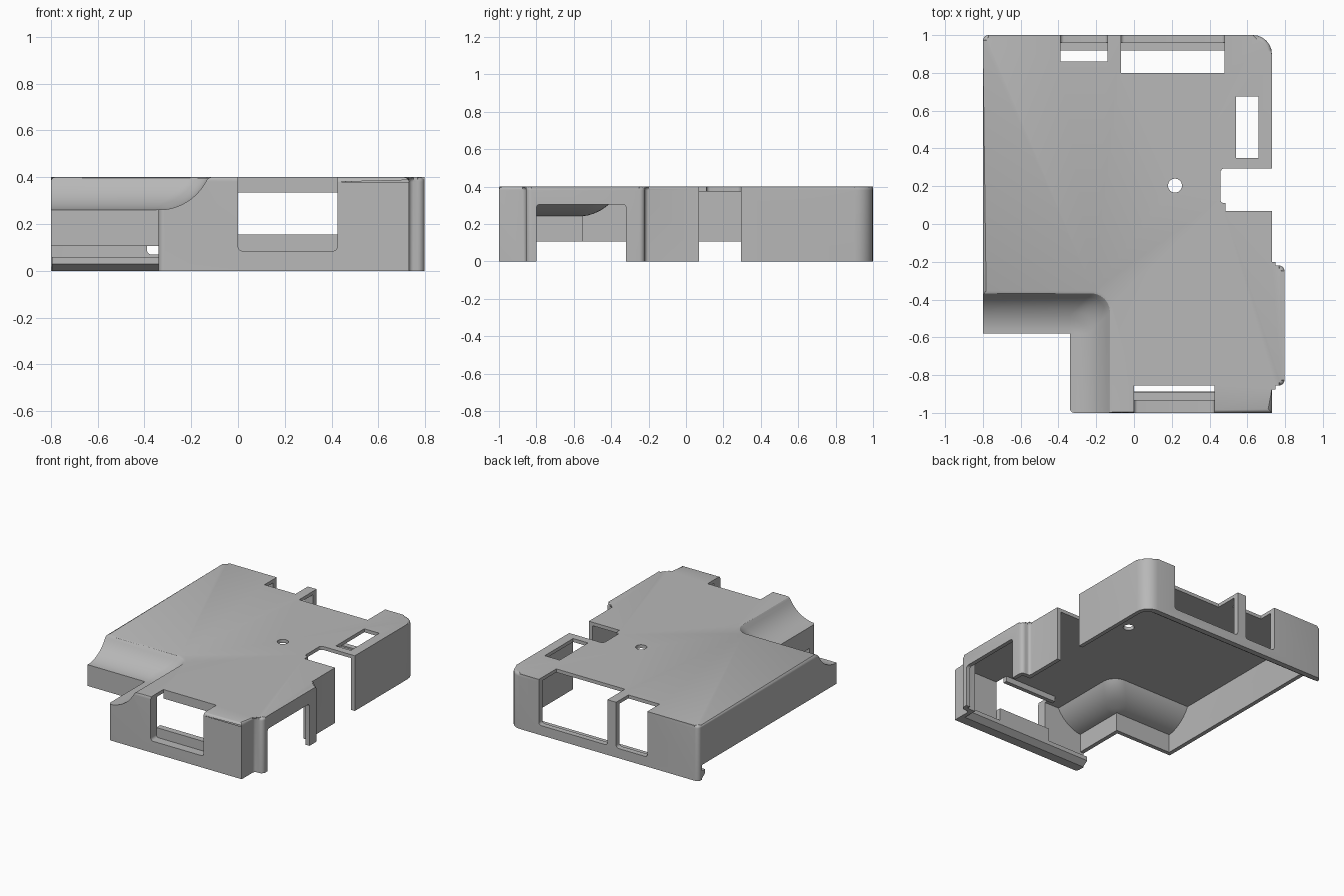
import bpy, bmesh, math
from mathutils import Vector

cube = bpy.data.objects.get("Cube")
if cube:
    bpy.data.objects.remove(cube, do_unlink=True)

GREY = (0.48, 0.48, 0.48, 1)
plastic = bpy.data.materials.new("grey_plastic")
plastic.use_nodes = True
plastic.diffuse_color = GREY
plastic.node_tree.nodes["Principled BSDF"].inputs["Base Color"].default_value = GREY


def rounded(corners, steps=6):
    """Outline from (x, y, radius) corners, each rounded by an arc."""
    out = []
    for i, (x, y, r) in enumerate(corners):
        p = Vector((x, y))
        if not r:
            out.append(p)
            continue
        a = (Vector(corners[i - 1][:2]) - p).normalized()
        b = (Vector(corners[(i + 1) % len(corners)][:2]) - p).normalized()
        centre = p + (a + b) * r
        for k in range(steps + 1):
            t = k / steps * math.pi / 2
            out.append(centre - b * r * math.cos(t) - a * r * math.sin(t))
    return out


def loft(name, rings, bevel=0):
    """Closed solid through a list of rings of 3D points."""
    bm = bmesh.new()
    loops = [[bm.verts.new(p) for p in ring] for ring in rings]
    n = len(loops[0])
    for low, high in zip(loops, loops[1:]):
        for i in range(n):
            j = (i + 1) % n
            bm.faces.new((low[i], low[j], high[j], high[i]))
    bm.faces.new(loops[0][::-1])
    top = bm.faces.new(loops[-1])
    if bevel:
        bmesh.ops.bevel(bm, geom=list(top.edges), offset=bevel, segments=4,
                        profile=0.5, affect='EDGES', clamp_overlap=True)
    bmesh.ops.recalc_face_normals(bm, faces=bm.faces)
    mesh = bpy.data.meshes.new(name)
    bm.to_mesh(mesh)
    bm.free()
    mesh.materials.append(plastic)
    obj = bpy.data.objects.new(name, mesh)
    bpy.context.collection.objects.link(obj)
    return obj


def prism(name, outline, z0, z1, bevel=0):
    return loft(name, [[(x, y, z) for x, y in outline] for z in (z0, z1)], bevel)


def box(name, x0, x1, y0, y1, z0, z1):
    return prism(name, [(x0, y0), (x1, y0), (x1, y1), (x0, y1)], z0, z1)


def cut(obj, cutter):
    mod = obj.modifiers.new("cut", 'BOOLEAN')
    mod.operation, mod.solver, mod.object = 'DIFFERENCE', 'EXACT', cutter
    bpy.context.view_layer.objects.active = obj
    bpy.ops.object.modifier_apply(modifier=mod.name)
    bpy.data.objects.remove(cutter, do_unlink=True)


def cove(name, radius, corner, edge, floor=0.49, flare=False):
    """Concave cutter sweeping round the recessed corner."""
    profile = [(-0.04, floor - radius)]
    for k in range(1, 15):
        t = k / 14 * math.pi / 2
        d, z = radius * math.sin(t), floor - radius * math.cos(t)
        if not flare or z < 0.38:
            profile.append((d, z))
    if flare:
        profile += [(0.207, 0.388), (0.213, 0.396), (0.228, 0.401)]
    profile.append((profile[-1][0], 0.6))
    rings = []
    for d, z in profile:
        r = max(0.003, min(d, corner))
        x, y = -0.34 + d, -0.58 + d
        path = rounded([(edge, y, 0), (x, y, r), (x, -1.3, 0), (edge, -1.3, 0)])
        rings.append([(px, py, z) for px, py in path])
    return loft(name, rings)


# Outer shell with softened top rim
shell = prism("case_shell", rounded([
    (-0.8, 1, 0.03), (0.73, 1, 0.1),
    (0.73, -0.22, 0.02), (0.797, -0.22, 0.03),
    (0.797, -0.855, 0.03), (0.73, -0.855, 0.02),
    (0.73, -1, 0), (-0.34, -1, 0.025),
    (-0.34, -0.58, 0), (-0.8, -0.58, 0)]), 0, 0.4, bevel=0.02)
cut(shell, cove("cove_cutter", 0.23, 0.1, -1.2, flare=True))

# Hollow interior following the same curved recess
hollow = prism("hollow_cutter", rounded([
    (-0.77, 0.96, 0.01), (0.70, 0.96, 0.07),
    (0.70, -0.25, 0), (0.767, -0.25, 0.01),
    (0.767, -0.825, 0.01), (0.70, -0.825, 0),
    (0.70, -0.93, 0), (-0.31, -0.93, 0),
    (-0.31, -0.55, 0), (-0.77, -0.55, 0)]), -0.2, 0.375)
cut(hollow, cove("inner_cove_cutter", 0.25, 0.1, -1.3))
cut(shell, hollow)


def window(name, x0, x1, y0, y1, sill):
    """Opening through a wall and the roof, with rounded sill corners."""
    path = rounded([(x0, sill, 0.02), (x1, sill, 0.02), (x1, 0.6, 0), (x0, 0.6, 0)])
    cut(shell, loft(name, [[(x, y, z) for x, z in path] for y in (y0, y1)]))


window("front_window", 0, 0.425, -1.2, -0.855, 0.085)
window("wide_back_window", -0.07, 0.48, 0.8, 1.2, 0.07)
window("small_back_window", -0.39, -0.14, 0.86, 1.2, 0.07)

# Side doorway in the bulged wall
door = rounded([(-0.8, -0.2, 0), (-0.32, -0.2, 0), (-0.32, 0.305, 0.02), (-0.8, 0.305, 0.02)])
cut(shell, loft("doorway", [[(x, y, z) for y, z in door] for x in (0.6, 0.95)]))

# Full height notch, roof slot and round hole
cut(shell, prism("notch", rounded([
    (0.95, 0.295, 0), (0.457, 0.295, 0.025), (0.457, 0.11, 0.02),
    (0.485, 0.11, 0), (0.485, 0.07, 0), (0.95, 0.07, 0)]), -0.2, 0.6))
cut(shell, box("roof_slot", 0.54, 0.66, 0.35, 0.675, 0.3, 0.6))
hole = [(0.217 + 0.037 * math.cos(k * math.tau / 32),
         0.203 + 0.037 * math.sin(k * math.tau / 32)) for k in range(32)]
cut(shell, prism("round_hole", hole, 0.3, 0.6))

# Raised lower edge along the side wall and the recessed corner
cut(shell, box("side_gap", -1, -0.74, -0.7, 0.96, -0.2, 0.107))
cut(shell, box("recess_gap", -1, -0.29, -0.93, -0.5, -0.2, 0.107))


# Snap lips inside the front and back walls
def snap_lip(name, x0, x1, wall, inward):
    section = [(-0.01, 0), (0, 0), (0.042, 0.03), (0.042, 0.06), (-0.01, 0.06)]
    return loft(name, [[(x, wall + inward * d, z) for d, z in section] for x in (x0, x1)])


snap_lip("back_snap_lip", -0.795, 0.64, 0.96, -1)
snap_lip("front_snap_lip", -0.335, 0.705, -0.93, 1)

# Inner sill and lintel of the front window
box("front_inner_sill", 0, 0.425, -0.935, -0.89, 0.05, 0.155)
box("front_inner_lintel", 0, 0.425, -0.855, -0.825, 0.335, 0.38)

# Smooth curved areas, keep hard edges
bpy.ops.object.select_all(action='DESELECT')
shell.select_set(True)
bpy.context.view_layer.objects.active = shell
bpy.ops.object.shade_smooth_by_angle(angle=math.radians(30))
